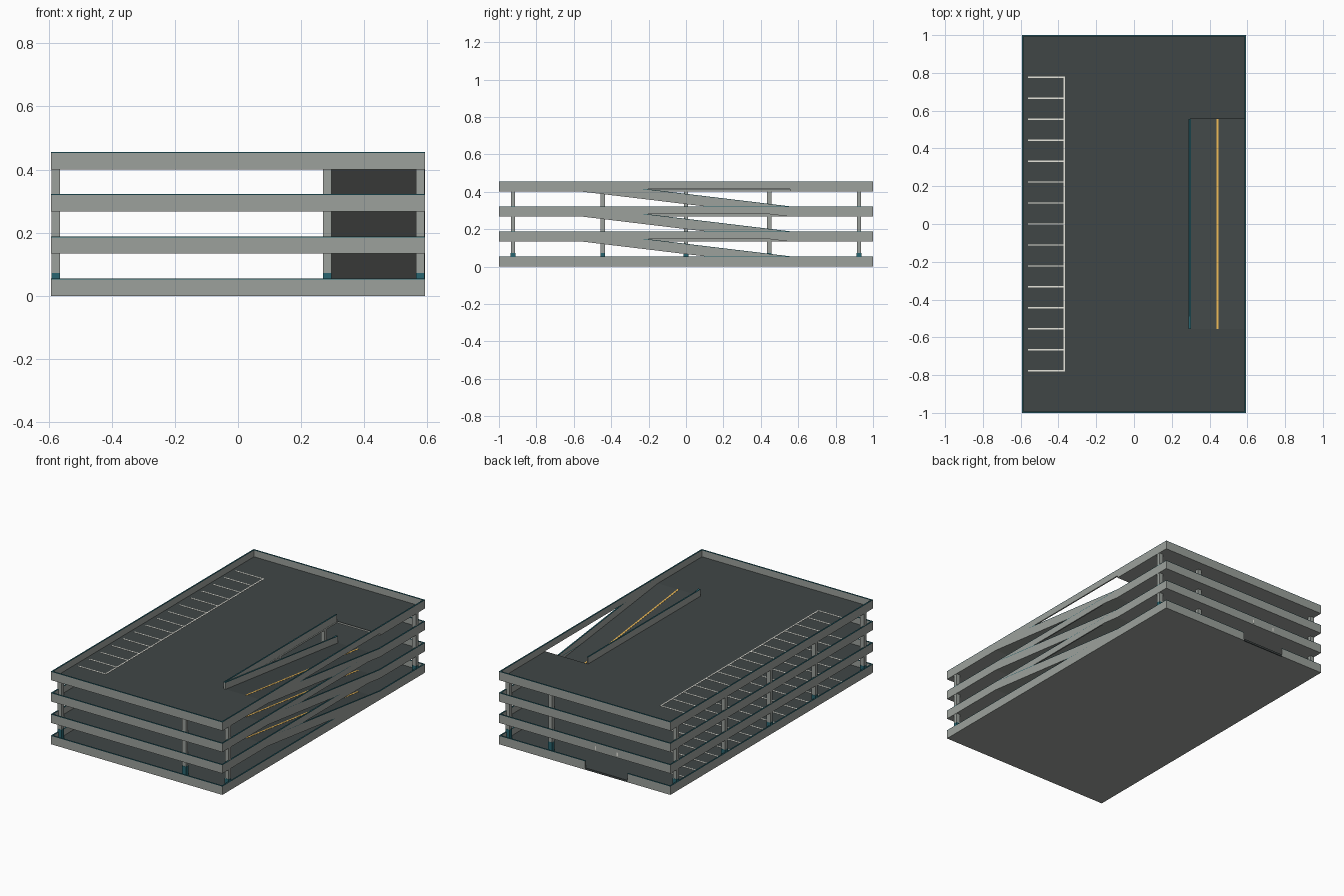
import bpy, bmesh

if "Cube" in bpy.data.objects:
    bpy.data.objects.remove(bpy.data.objects["Cube"])

X, Y = 0.592, 1.0            # half extents
T = 0.008                    # parapet thickness
SLAB, BAND, CAP = 0.012, 0.055, 0.003
TOPPING = 0.002              # asphalt layer on the concrete slab
PITCH = 0.1335               # floor to floor
RX, RY = 0.296, 0.555        # ramp inner edge, half length


def material(name, r, g, b):
    m = bpy.data.materials.new(name)
    m.diffuse_color = (r, g, b, 1)
    m.use_nodes = True
    m.node_tree.nodes["Principled BSDF"].inputs["Base Color"].default_value = m.diffuse_color
    return m


concrete = material("concrete", 0.335, 0.358, 0.335)
asphalt = material("asphalt", 0.051, 0.062, 0.062)
teal = material("teal trim", 0.022, 0.13, 0.16)
white = material("white paint", 0.80, 0.79, 0.72)
yellow = material("yellow paint", 0.82, 0.47, 0.09)


def finish(name, bm, mat):
    bmesh.ops.recalc_face_normals(bm, faces=bm.faces)
    me = bpy.data.meshes.new(name)
    bm.to_mesh(me)
    bm.free()
    me.materials.append(mat)
    ob = bpy.data.objects.new(name, me)
    bpy.context.collection.objects.link(ob)
    return ob


def add_prism(bm, pts, z0, z1):
    f = bm.faces.new([bm.verts.new((x, y, z0)) for x, y in pts])
    up = bmesh.ops.extrude_face_region(bm, geom=[f])["geom"]
    for v in up:
        if isinstance(v, bmesh.types.BMVert):
            v.co.z = z1


def prism(name, pts, z0, z1, mat):
    bm = bmesh.new()
    add_prism(bm, pts, z0, z1)
    return finish(name, bm, mat)


def boxes(name, items, mat, slope=None):
    """Boxes (x0,x1,y0,y1,z0,z1) in one object; slope shears z along y."""
    bm = bmesh.new()
    for x0, x1, y0, y1, z0, z1 in items:
        add_prism(bm, [(x0, y0), (x1, y0), (x1, y1), (x0, y1)], z0, z1)
    if slope:
        for v in bm.verts:
            v.co.z -= slope * (v.co.y + RY)
    return finish(name, bm, mat)


E0, E1 = -0.295, -0.003      # entrance in the back wall
for n in range(4):
    z = n * PITCH
    top = z + BAND - CAP
    deck = z + SLAB
    xi, yi = X - T, Y - T

    # concrete slab and asphalt topping, with the ramp opening on upper levels
    pts = [(-xi, -yi), (xi, -yi), (xi, yi), (-xi, yi)]
    if n:
        pts[2:2] = [(xi, -RY), (RX, -RY), (RX, RY), (xi, RY)]
    prism(f"floor_slab_{n}", pts, z, deck - TOPPING, concrete)
    prism(f"floor_asphalt_{n}", pts, deck - TOPPING, deck, asphalt)

    # perimeter parapet, ramp guard and their teal coping
    walls = [(-X, X, -Y, -yi), (-X, -xi, -yi, yi)]
    if n == 0:
        walls += [(-X, E0, yi, Y), (E1, X, yi, Y)]
    else:
        walls += [(-X, X, yi, Y)]
    sides = [(xi, X, -yi, yi)]
    parapet = [(*w, z, top) for w in walls]
    if n:
        guard = (RX - 0.008, RX, -RY, RY)
        sides.append(guard)
        parapet += [(xi, X, -yi, -RY, z, top), (xi, X, RY, yi, z, top),
                    (xi, X, -RY, RY, deck + 0.002, top), (*guard, z, top)]
    else:
        parapet.append((xi, X, -yi, yi, z, top))
    boxes(f"parapet_{n}", parapet, concrete)
    boxes(f"coping_{n}", [(*w, top, top + CAP) for w in walls + sides], teal)

    # parking stall lines
    w = 0.0038
    lines = [(-0.56, -0.37, y - w, y + w, deck, deck + 0.001)
             for y in [(i - 7) * 0.1111 for i in range(15)]]
    lines.append((-0.374, -0.3665, -0.781, 0.781, deck, deck + 0.0012))
    boxes(f"stall_lines_{n}", lines, white)

    # ramp from this level down to the one below
    if n:
        s = PITCH / (2 * RY)
        inner, outer = (RX, RX + 0.007, -RY, RY), (xi, X, -RY, RY)
        run = (RX + 0.007, xi, -RY, RY)
        boxes(f"ramp_slab_{n}", [(*run, z, deck - TOPPING)], concrete, s)
        boxes(f"ramp_asphalt_{n}", [(*run, deck - TOPPING, deck)], asphalt, s)
        boxes(f"ramp_parapets_{n}", [(*inner, z, top), (*outer, z, top)], concrete, s)
        boxes(f"ramp_coping_{n}", [(*inner, top, top + CAP),
                                   (*outer, top, top + CAP)], teal, s)
        boxes(f"ramp_centre_line_{n}",
              [(0.438, 0.448, -RY, RY, deck, deck + 0.001)], yellow, s)

# entrance sill and the two small marks above it
boxes("entrance_sill", [(E0, E1, Y - T, Y, 0, SLAB)], asphalt)
boxes("entrance_marks", [(x - 0.004, x + 0.004, Y - 0.002, Y + 0.0006, 0.144, 0.166)
                         for x in (-0.225, -0.075)], white)

# columns with teal feet; the ramp side only has corner columns
rows = [-0.925, -0.445, 0, 0.445, 0.925]
spots = [(x, y) for x in (-0.5775, 0.2825) for y in rows]
spots += [(0.5775, rows[0]), (0.5775, rows[-1])]


def posts(h, z0, z1):
    return [(x - h - 0.0015, x + h + 0.0015, y - h, y + h, z0, z1) for x, y in spots]


boxes("columns", posts(0.0115, SLAB, 3 * PITCH + 0.002), concrete)
boxes("column_feet", posts(0.0125, SLAB, 0.073), teal)
